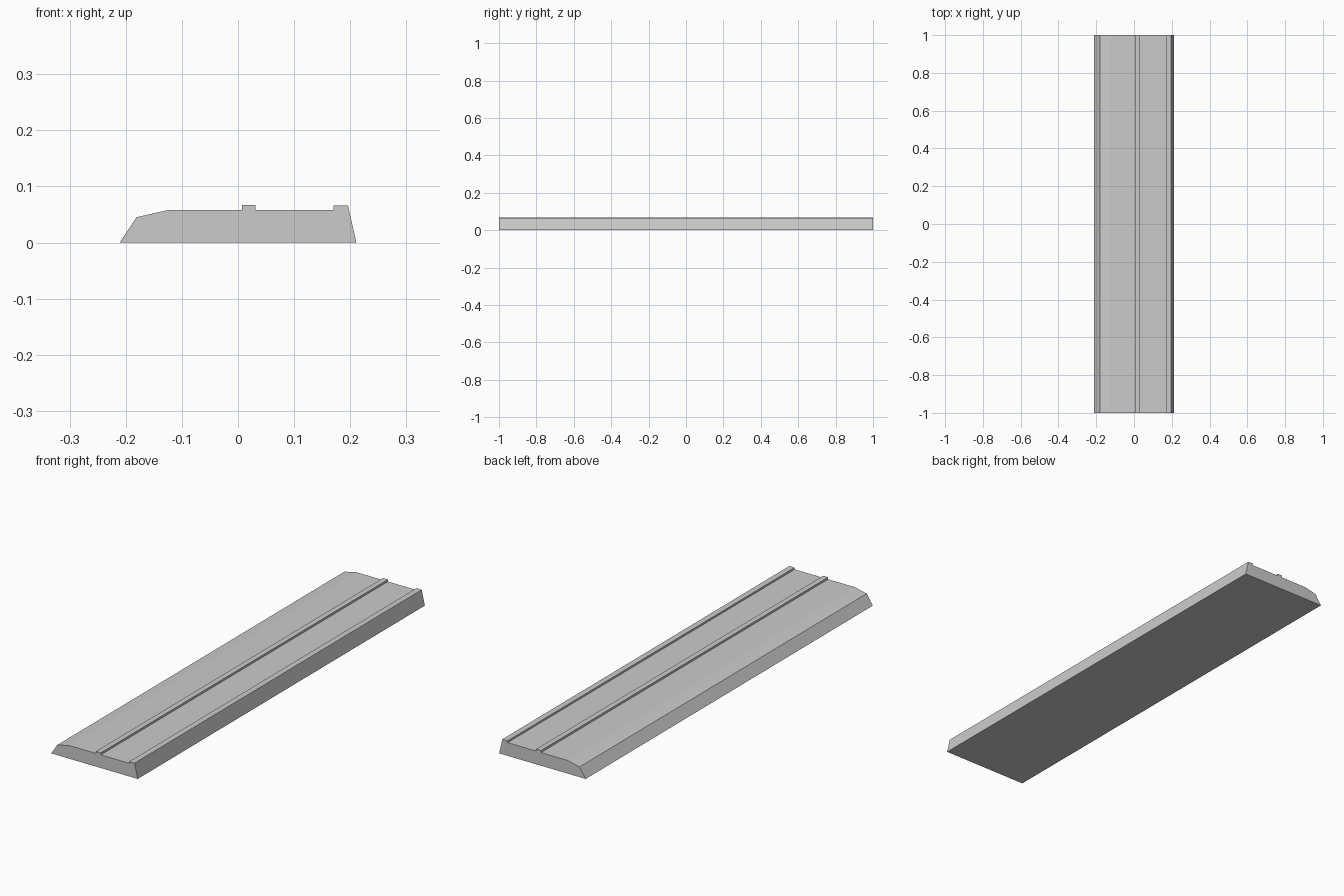
import bpy, bmesh
from mathutils import Vector

if "Cube" in bpy.data.objects:
    bpy.data.objects.remove(bpy.data.objects["Cube"])

LENGTH = 2.0

# Cross-section in x, z: bevelled left edge, flat deck, centre rib, raised right rim
PROFILE = [
    (-0.211, 0.0), (0.211, 0.0),
    (0.196, 0.066), (0.170, 0.066), (0.170, 0.058),
    (0.031, 0.058), (0.031, 0.067), (0.007, 0.067), (0.007, 0.058),
    (-0.124, 0.058), (-0.181, 0.045),
]


def extrude_profile(name, points, length):
    """Sweep a closed x-z outline along y, centred on y = 0."""
    bm = bmesh.new()
    face = bm.faces.new([bm.verts.new((x, -length / 2, z)) for x, z in points])
    result = bmesh.ops.extrude_face_region(bm, geom=[face], use_keep_orig=True)
    moved = [g for g in result["geom"] if isinstance(g, bmesh.types.BMVert)]
    bmesh.ops.translate(bm, verts=moved, vec=Vector((0, length, 0)))
    bmesh.ops.recalc_face_normals(bm, faces=bm.faces[:])
    mesh = bpy.data.meshes.new(name)
    bm.to_mesh(mesh)
    bm.free()
    obj = bpy.data.objects.new(name, mesh)
    bpy.context.collection.objects.link(obj)
    return obj


# Long ribbed plank
extrude_profile("ribbed_plank", PROFILE, LENGTH)
